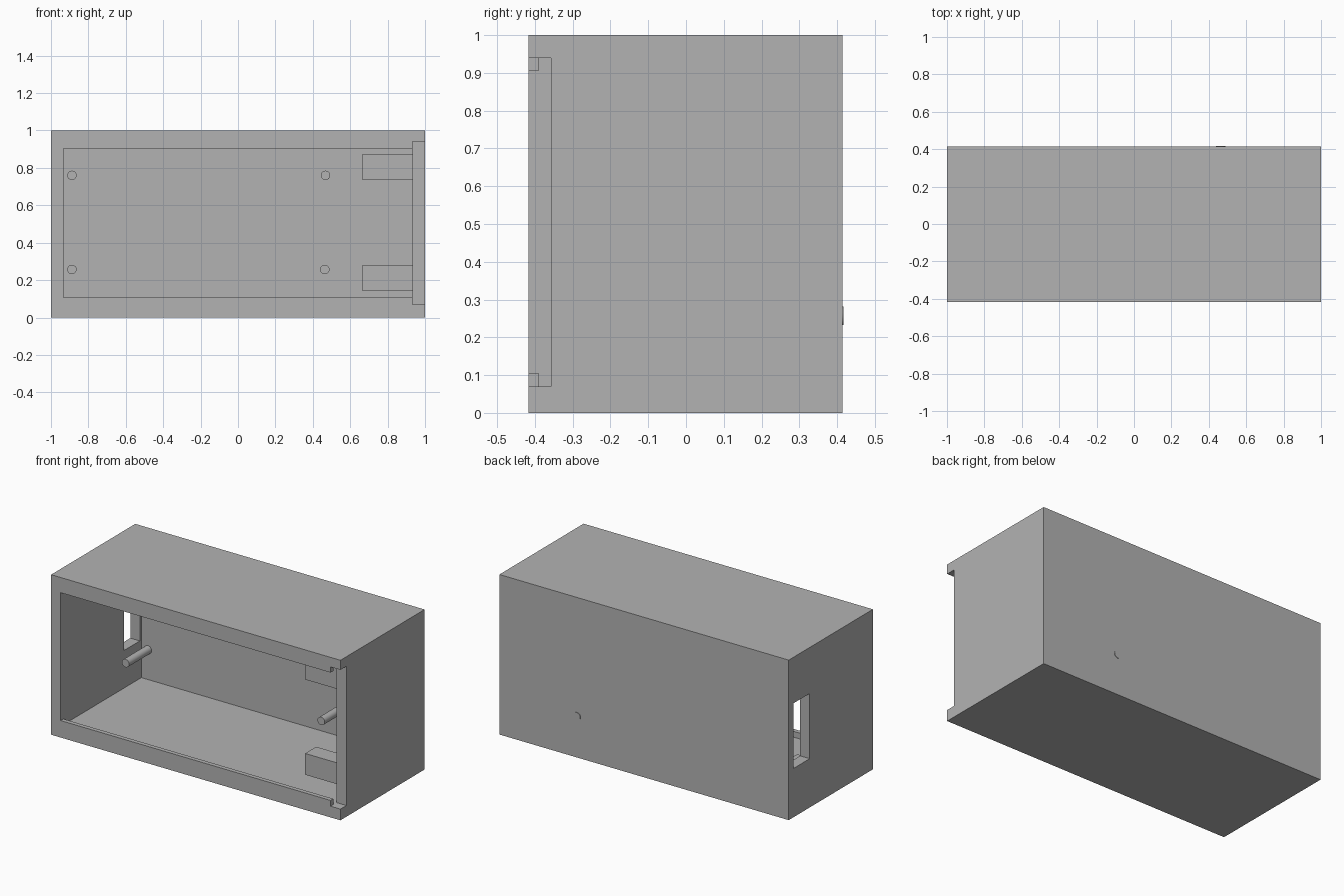
import bpy
import math
from mathutils import Vector

cube = bpy.data.objects.get("Cube")
if cube:
    bpy.data.objects.remove(cube, do_unlink=True)

grey = bpy.data.materials.new("plain grey")
grey.use_nodes = True
colour = (0.45, 0.45, 0.45, 1)
grey.diffuse_color = colour
grey.node_tree.nodes["Principled BSDF"].inputs["Base Color"].default_value = colour


def box(name, x, y, z):
    """Box spanning the given (low, high) range on each axis."""
    spans = (x, y, z)
    bpy.ops.mesh.primitive_cube_add(size=1, location=[(a + b) / 2 for a, b in spans])
    obj = bpy.context.object
    obj.name = name
    obj.scale = [b - a for a, b in spans]
    bpy.ops.object.transform_apply(location=True, rotation=False, scale=True)
    obj.data.materials.append(grey)
    return obj


def cut(target, name, x, y, z):
    """Subtract a box from the target, then discard the cutter."""
    cutter = box(name, x, y, z)
    cutter.hide_render = True
    mod = target.modifiers.new(name, 'BOOLEAN')
    mod.operation = 'DIFFERENCE'
    mod.solver = 'EXACT'
    mod.object = cutter
    bpy.context.view_layer.objects.active = target
    bpy.ops.object.modifier_apply(modifier=mod.name)
    bpy.data.objects.remove(cutter, do_unlink=True)


# Enclosure shell
FRONT, BACK = -0.417, 0.414
LEFT_WALL, RIGHT_WALL = 0.932, -0.934
FLOOR, CEILING = 0.07, 0.94
shell = box("enclosure_shell", (-1, 1), (FRONT, BACK), (0, 1))

# Hollow inside, narrower front opening between the retaining lips
cut(shell, "cavity", (RIGHT_WALL, LEFT_WALL), (-0.39, 0.38), (FLOOR, CEILING))
cut(shell, "front_opening", (RIGHT_WALL, LEFT_WALL), (-0.6, -0.3), (0.106, 0.905))

# Open end where a sliding lid enters the grooves
cut(shell, "lid_entry", (LEFT_WALL, 1.2), (-0.6, -0.358), (FLOOR, CEILING))

# Port window through the right end wall
cut(shell, "port_window", (-1.2, -0.8), (0.207, 0.365), (0.305, 0.712))

# Screw blocks on the left end wall
for level, z in (("lower", (0.144, 0.277)), ("upper", (0.739, 0.872))):
    box(level + "_screw_block", (0.663, LEFT_WALL + 0.01), (-0.284, -0.175), z)

# Round mounting posts through the back wall; one pokes out slightly
posts = (
    ("lower_right_post", -0.888, 0.257, BACK),
    ("upper_right_post", -0.888, 0.76, 0.4),
    ("lower_left_post", 0.464, 0.257, 0.417),
    ("upper_left_post", 0.468, 0.76, 0.4),
)
for name, x, z, end in posts:
    tip = 0.158
    bpy.ops.mesh.primitive_cylinder_add(
        vertices=32, radius=0.025, depth=end - tip,
        location=Vector((x, (tip + end) / 2, z)), rotation=(math.pi / 2, 0, 0))
    post = bpy.context.object
    post.name = name
    post.data.materials.append(grey)
    bpy.ops.object.shade_smooth_by_angle(angle=math.radians(35))
